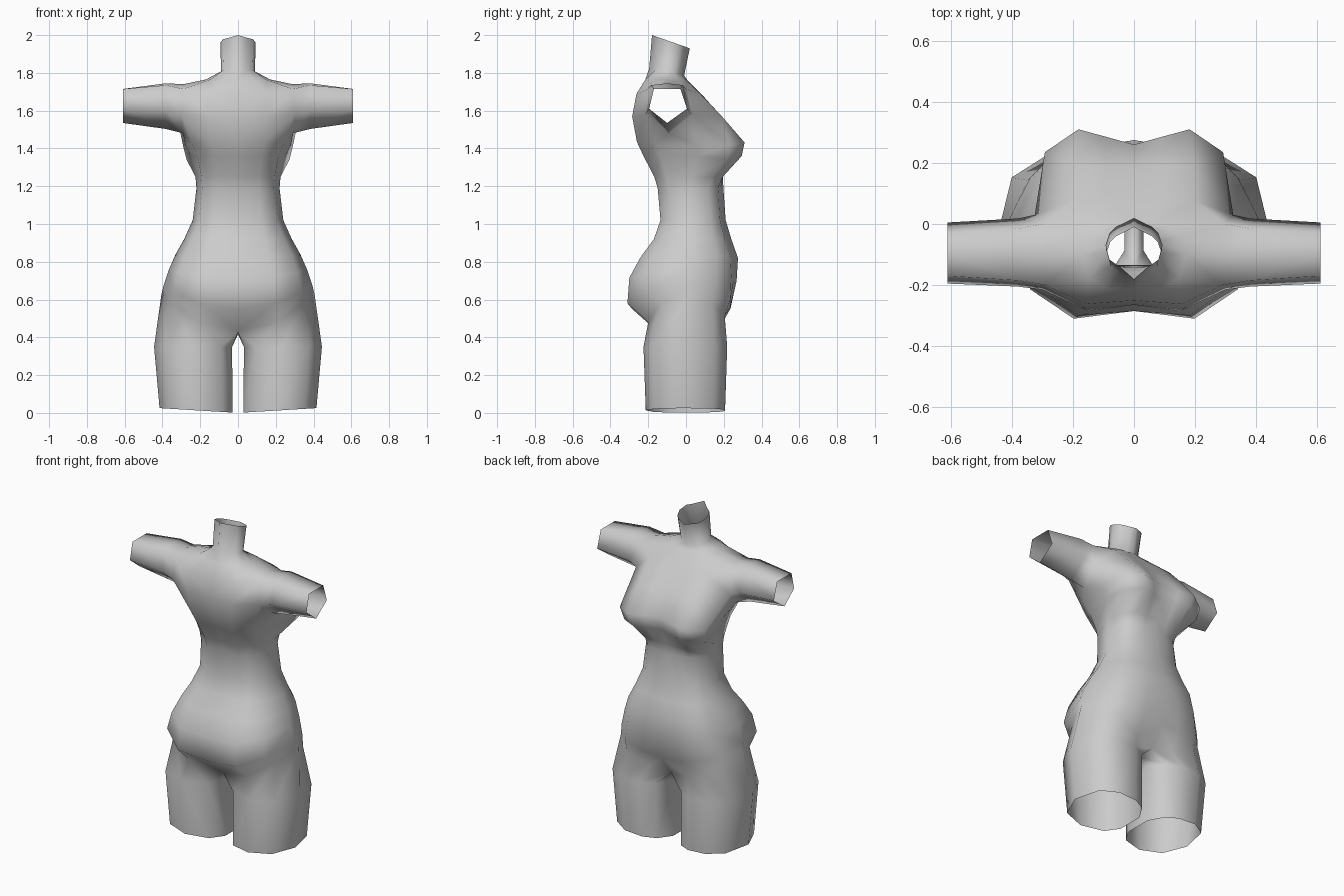
import bpy, bmesh, math
from mathutils import Vector

if "Cube" in bpy.data.objects:
    bpy.data.objects.remove(bpy.data.objects["Cube"])

# Torso cross-sections, bottom to top:
# z, half width, back y, front y, front centre y, back centre inset, side rise, slope
ROWS = [
    (.43, .405, -.20, .205, .15, .05, .20, 0),       # thigh crease
    (.55, .395, -.31, .235, .235, .025, .12, 0),     # buttocks
    (.70, .365, -.30, .24, .268, .015, .06, 0),      # hips
    (.82, .33, -.24, .235, .275, .01, .02, 0),       # belly
    (.92, .285, -.17, .205, .24, .0, 0, 0),
    (1.02, .24, -.135, .18, .21, .0, 0, 0),          # waist
    (1.19, .22, -.15, .17, .198, .01, 0, 0),
    (1.25, .225, -.168, .195, .195, .01, 0, 0),      # under bust
    (1.36, .25, -.225, .295, .245, .015, 0, 0),
    (1.44, .28, -.26, .31, .26, .015, -.02, 0),      # bust
    (1.57, .30, -.285, .19, .185, .02, 0, 0),        # armpits
    (1.69, .31, -.262, .075, .08, .012, 0, 0),       # shoulders
    (1.765, .17, -.215, -.005, .005, 0, 0, 0),       # neck base
    (1.80, .09, -.16, -.04, -.01, -.035, .005, -.2),
    (1.965, .093, -.14, -.01, .02, -.04, 0, -.35),   # neck rim
]
COL_X = [0, .5, .86, 1, .86, .65, .32, 0]

# Points that leave the regular sections: (row, column) -> position
SPECIAL = {
    (8, 4): (.272, .22, 1.34), (9, 4): (.292, .235, 1.42),      # bust sides
    (11, 2): (.29, -.20, 1.715), (11, 3): (.29, -.10, 1.74),    # arm root, top
    (11, 4): (.30, .0, 1.715),
    (10, 4): (.325, .03, 1.58), (10, 3): (.29, -.09, 1.48),     # arm root, bottom
    (10, 2): (.30, -.215, 1.58),
}

# Arm sections: six (y, z) points around each ring
ARM = [
    (.38, [(-.185, 1.735), (-.10, 1.745), (-.015, 1.735),
           (.018, 1.60), (-.10, 1.503), (-.205, 1.60)]),
    (.61, [(-.17, 1.715), (-.10, 1.715), (-.03, 1.715),
           (.005, 1.61), (-.10, 1.535), (-.195, 1.61)]),
]

# Leg sections: z, centre x, x radius, y radius
LEG = [(.35, .2325, .2125, .225), (.0, .217, .199, .213)]
LEG_ANGLES = [50, 90, 130, 175, 220, 255, 285, 310, 340, 380]


def section(row):
    """Half section of the torso from back centre round to front centre."""
    z, w, yb, yf, yc, inset, rise, slope = row
    side = yb * .45 + yf * .55
    ys = [yb + inset, yb, yb + (side - yb) * .32, side,
          side + (yf - side) * .66, yf, (yf + yc) / 2, yc]
    return [Vector((u * w, y, z + rise * u * u + slope * (y + .08)))
            for u, y in zip(COL_X, ys)]


def power(v, e=.88):
    return math.copysign(abs(v) ** e, v)


bm = bmesh.new()

# Torso and neck
grid = []
for r, row in enumerate(ROWS):
    pts = section(row)
    grid.append([bm.verts.new(SPECIAL.get((r, c), p)) for c, p in enumerate(pts)])
for r in range(len(ROWS) - 1):
    for c in range(7):
        if r == 10 and c in (2, 3):      # arm opening
            continue
        a, b = grid[r], grid[r + 1]
        bm.faces.new((a[c], a[c + 1], b[c + 1], b[c]))

# Arm
ring = grid[11][2:5] + [grid[10][c] for c in (4, 3, 2)]
for x, pts in ARM:
    nxt = [bm.verts.new((x, y, z)) for y, z in pts]
    for i in range(6):
        j = (i + 1) % 6
        bm.faces.new((ring[i], nxt[i], nxt[j], ring[j]))
    ring = nxt

# Leg, joined to the crease row and two crotch points
ring = grid[0] + [bm.verts.new((0, y, .415)) for y in (.06, -.06)]
for z, cx, rx, ry in LEG:
    nxt = []
    for a in LEG_ANGLES:
        t = math.radians(a)
        x = cx - rx * power(math.cos(t))
        x = max(x, .019)
        tilt = .025 * x / .41 if z == 0 else 0
        nxt.append(bm.verts.new((x, -ry * power(math.sin(t)), z + tilt)))
    for i in range(10):
        j = (i + 1) % 10
        bm.faces.new((nxt[i], nxt[j], ring[j], ring[i]))
    ring = nxt

for f in bm.faces:
    f.smooth = True
mesh = bpy.data.meshes.new("torso")
bm.to_mesh(mesh)
bm.free()

# Mirrored whole figure in one plain grey
body = bpy.data.objects.new("torso", mesh)
bpy.context.collection.objects.link(body)
grey = bpy.data.materials.new("light grey")
grey.diffuse_color = (.6, .6, .6, 1)
grey.use_nodes = True
grey.node_tree.nodes["Principled BSDF"].inputs["Base Color"].default_value = grey.diffuse_color
mesh.materials.append(grey)
mirror = body.modifiers.new("mirror", 'MIRROR')
mirror.use_axis = (True, False, False)
mirror.merge_threshold = .001
